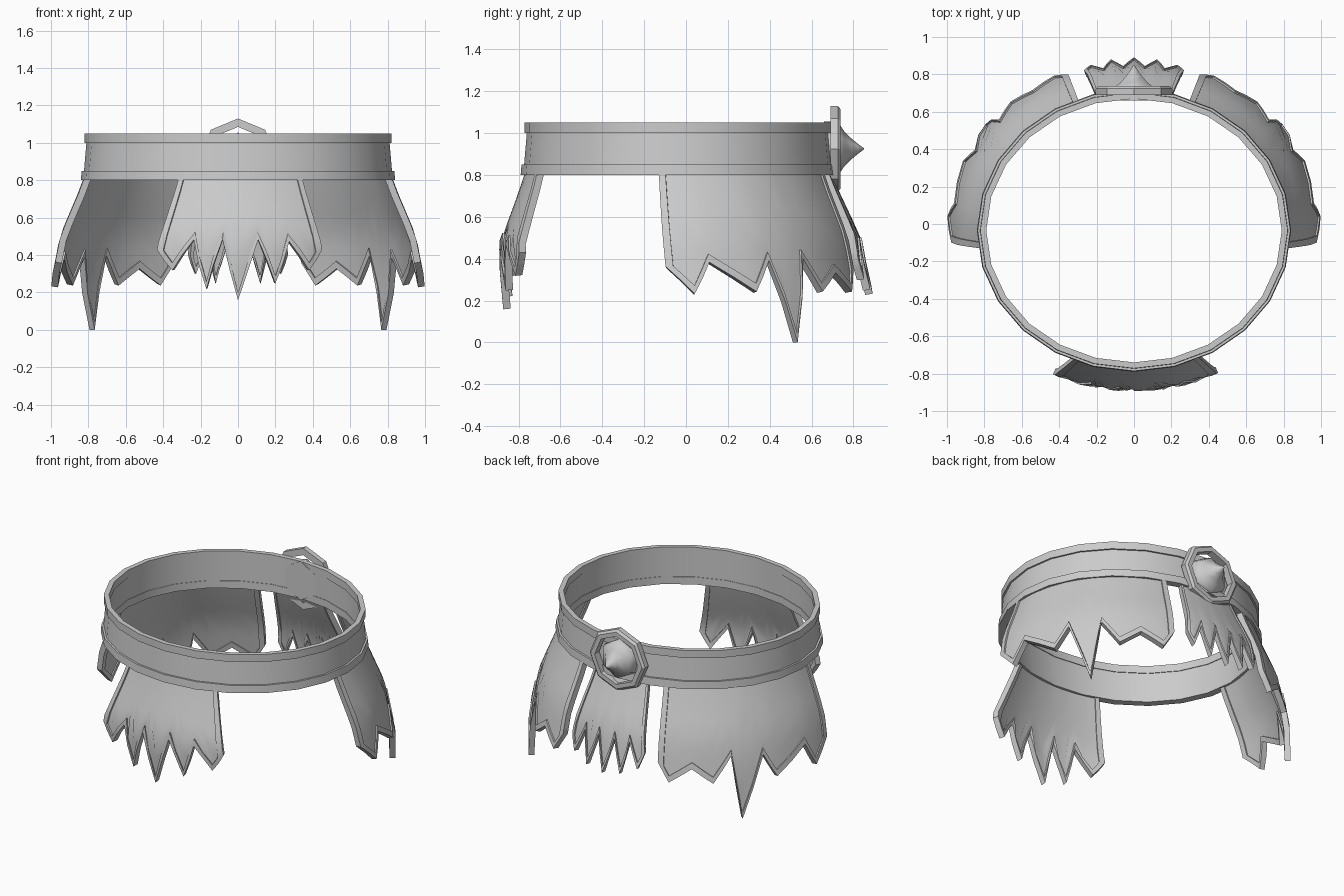
import bpy, bmesh
from math import cos, sin, pi, radians
from mathutils import Vector

cube = bpy.data.objects.get("Cube")
if cube:
    bpy.data.objects.remove(cube)

grey = bpy.data.materials.new("plain grey")
grey.use_nodes = True
colour = (0.6, 0.6, 0.6, 1)
grey.diffuse_color = colour
grey.node_tree.nodes["Principled BSDF"].inputs["Base Color"].default_value = colour

RX, RY, CY = 0.82, 0.735, -0.035   # waist ellipse


def waist(angle, offset, z):
    return Vector(((RX + offset) * cos(angle), CY + (RY + offset) * sin(angle), z))


def lerp_table(table, x):
    """Piecewise linear lookup in an ascending table of pairs."""
    if x <= table[0][0]:
        return table[0][1]
    for (x0, y0), (x1, y1) in zip(table, table[1:]):
        if x <= x1:
            return y0 + (y1 - y0) * (x - x0) / (x1 - x0)
    return table[-1][1]


def make_object(name, bm, thickness=0, smooth=30):
    bmesh.ops.recalc_face_normals(bm, faces=bm.faces)
    mesh = bpy.data.meshes.new(name)
    bm.to_mesh(mesh)
    bm.free()
    mesh.materials.append(grey)
    obj = bpy.data.objects.new(name, mesh)
    bpy.context.collection.objects.link(obj)
    bpy.ops.object.select_all(action='DESELECT')
    obj.select_set(True)
    bpy.context.view_layer.objects.active = obj
    if thickness:
        mod = obj.modifiers.new("thickness", 'SOLIDIFY')
        mod.thickness, mod.offset = thickness, 0
        bpy.ops.object.modifier_apply(modifier=mod.name)
    bpy.ops.object.shade_smooth_by_angle(angle=radians(smooth))
    return obj


def skin(bm, rings, closed):
    """Join rows of vertices with quads, closing rows and columns if asked."""
    n, m = len(rings), len(rings[0])
    for i in range(n if closed else n - 1):
        for j in range(m):
            a, b = rings[i], rings[(i + 1) % n]
            k = (j + 1) % m
            bm.faces.new((a[j], a[k], b[k], b[j]))


# Belt: hoops with a rectangular section
def hoop(name, z0, z1, out0, out1, inner, sides=24):
    bm = bmesh.new()
    section = [(inner, z0), (out0, z0), (out1, z1), (inner, z1)]
    rings = [[bm.verts.new(waist(2 * pi * i / sides, o, z)) for o, z in section]
             for i in range(sides)]
    skin(bm, rings, True)
    make_object(name, bm)


hoop("belt_body", 0.82, 1.03, 0.006, -0.012, -0.025)
hoop("belt_upper_band", 1.0, 1.05, 0.002, 0.002, -0.03)
hoop("belt_lower_band", 0.80, 0.85, 0.02, 0.016, -0.028)


# Flaps: flared sheets with a jagged hem and a raised trim
def flap(name, heading, hem, top_span, flare, pleat=0.0, trim=2.4, sign=1):
    a0, a1 = hem[0][0], hem[-1][0]
    angles = [a for a, z in hem]
    angles += [(p + q) / 2 for p, q in zip(angles, angles[1:])]
    angles = sorted(angles + [a0 + trim, a1 - trim])
    mean = sum(z for a, z in hem) / len(hem)
    grid = []
    for a in angles:
        low = lerp_table(hem, a)
        u = (a - a0) / (a1 - a0)
        top_a = top_span[0] + u * (top_span[1] - top_span[0])
        drop = 0.81 - low - 0.04
        levels = [0.81 - drop * s / 5 for s in range(6)] + [low]
        column = []
        for z in levels:
            t = (0.81 - z) / (0.81 - mean)
            ang = top_a + (a - top_a) * min(t, 1)
            fold = pleat * (mean - low) / 0.15 * min(t, 1) ** 3
            p = waist(radians(heading + ang), lerp_table(flare, z) + fold, z)
            p.x *= sign
            column.append(p)
        grid.append(column)
    last_col, last_row = len(grid) - 2, len(grid[0]) - 2
    for part, thickness in (("panel", 0.018), ("trim", 0.036)):
        bm = bmesh.new()
        verts = [[bm.verts.new(p) for p in col] for col in grid]
        for i in range(last_col + 1):
            for j in range(last_row + 1):
                on_trim = i in (0, last_col) or j == last_row
                if on_trim == (part == "trim"):
                    bm.faces.new((verts[i][j], verts[i][j + 1],
                                  verts[i + 1][j + 1], verts[i + 1][j]))
        bmesh.ops.delete(bm, geom=[v for v in bm.verts if not v.link_faces],
                         context='VERTS')
        make_object(name + "_" + part, bm, thickness, 35)


flap("front_flap", -90,
     [(-28, .43), (-22, .32), (-15.5, .48), (-10.5, .22), (-5.5, .48), (0, .16),
      (6.8, .48), (12.4, .25), (17.5, .47), (24, .32), (29, .43)],
     (-22.5, 24.5), [(.16, .085), (.46, .115), (.8, -.01)])

flap("back_flap", 90,
     [(-16, .40), (-13.5, .30), (-10, .46), (-7, .25), (-3.5, .46), (0, .23),
      (3.5, .46), (7, .25), (10, .46), (13.5, .30), (16, .40)],
     (-14, 14), [(.23, .165), (.5, .125), (.8, -.015)], pleat=0.01, trim=1.2)

side_hem = [(-3.5, .36), (4.8, .23), (10, .38), (24, .24), (29.5, .39), (38, 0),
            (42, .40), (48.7, .24), (56.5, .33), (64.7, .24), (69, .36)]
for side, sign in (("left", 1), ("right", -1)):
    flap(side + "_flap", 0, side_hem, (-7.4, 69),
         [(0, .17), (.25, .163), (.5, .115), (.8, -.01)], sign=sign)


# Buckle at the back: turned shapes about the y axis
def turned(name, section, sides, start, closed, smooth):
    bm = bmesh.new()
    rings = [[bm.verts.new((r * sin(start + 2 * pi * i / sides), y,
                            0.925 + r * cos(start + 2 * pi * i / sides)))
              for i in range(sides)] for r, y in section]
    skin(bm, rings, closed)
    if not closed:
        bm.faces.new(rings[0])
        bm.faces.new(rings[-1])
    make_object(name, bm, 0, smooth)


turned("buckle_ring", [(.16, .69), (.205, .69), (.205, .725), (.19, .738), (.16, .738)],
       8, 0, True, 20)
turned("buckle_stud", [(.13, .66), (.13, .705), (.115, .735), (.085, .755), (.05, .79),
                       (.025, .82), (.003, .85)], 6, 0, False, 65)
